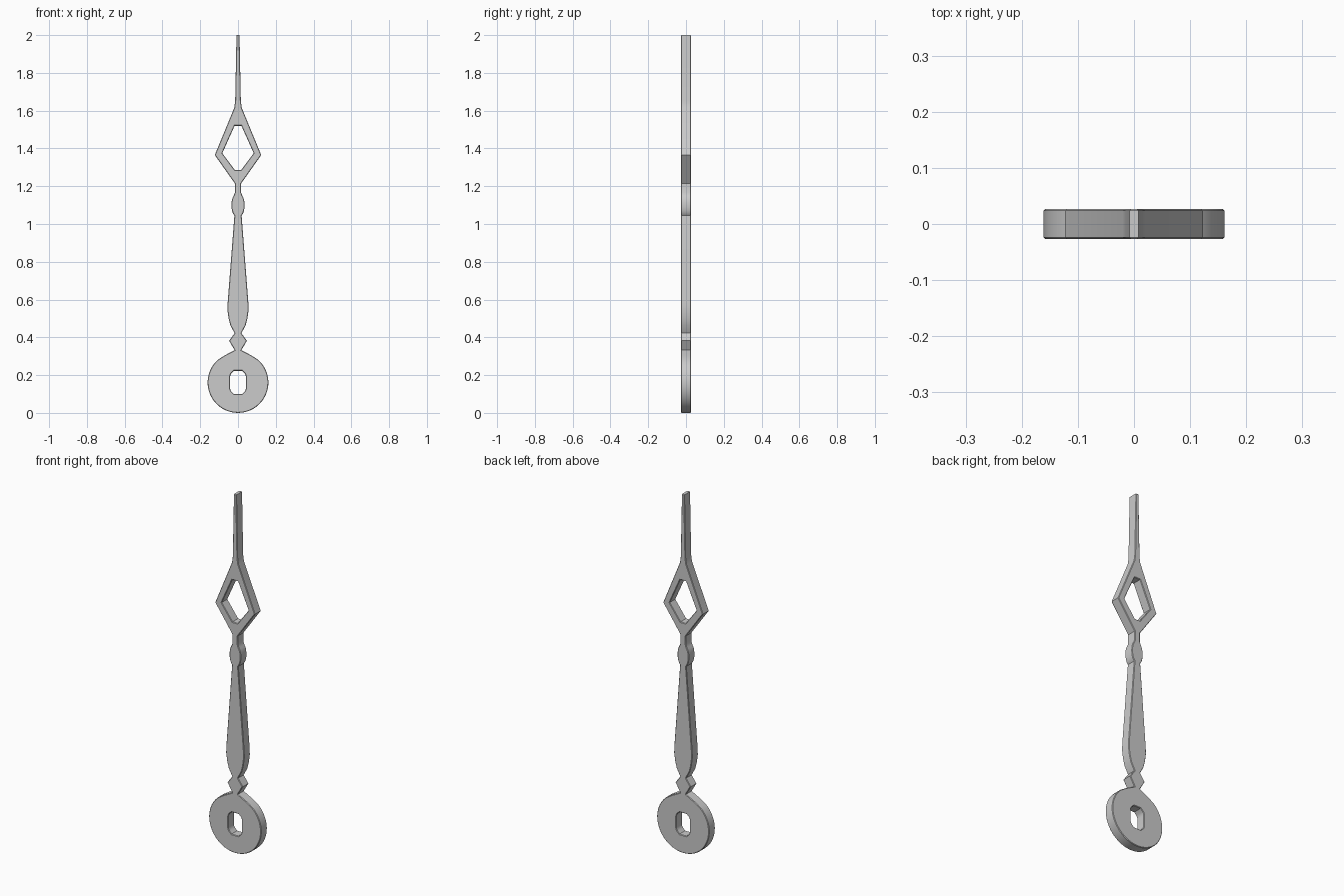
import bpy
import math

if "Cube" in bpy.data.objects:
    bpy.data.objects.remove(bpy.data.objects["Cube"])

BEVEL = 0.003
HALF_THICK = 0.027


def arc(cx, cz, rx, rz, a0, a1, n):
    """Points on an elliptical arc, angles in degrees."""
    return [(cx + rx * math.cos(math.radians(a0 + (a1 - a0) * i / n)),
             cz + rz * math.sin(math.radians(a0 + (a1 - a0) * i / n)))
            for i in range(n + 1)]


def mirrored(right):
    """Close a right-hand profile (bottom to top) with its mirror image."""
    return right + [(-x, z) for x, z in reversed(right) if x > 1e-5]


# Right half of the hand's outline, bottom to top
outline = arc(0, 0.161, 0.161, 0.161, -90, 48, 18)
outline[0] = (0, 0)
outline += [(0.07, 0.305), (0.018, 0.332)]                    # shoulder into neck
outline += [(0.047, 0.382), (0.018, 0.422)]                   # small pointed collar
outline += [(0.040, 0.462), (0.050, 0.50), (0.056, 0.545),    # tapered shaft
            (0.055, 0.58), (0.019, 1.045)]
outline += arc(0.014, 1.10, 0.021, 0.055, -65, 65, 8)         # rounded knop
outline += [(0.017, 1.165), (0.017, 1.215)]
outline += [(0.123, 1.365), (0.020, 1.615), (0.015, 1.65)]    # open diamond
outline += [(0.008, 2.0)]                                     # pointer tip

# Openings: rounded slot in the hub, and the diamond window
slot = [(0.022, 0.100)] + arc(0.015, 0.133, 0.027, 0.03, -60, 0, 3)
slot += arc(0.015, 0.190, 0.027, 0.03, 0, 60, 3) + [(0.022, 0.223)]
window = [(0.016, 1.285), (0.083, 1.375), (0.018, 1.520)]

# Filled, extruded curve with a fine chamfer
curve = bpy.data.curves.new("clock_hand", 'CURVE')
curve.dimensions = '2D'
curve.fill_mode = 'BOTH'
curve.extrude = HALF_THICK - BEVEL
curve.bevel_depth = BEVEL
curve.bevel_resolution = 0
curve.offset = -BEVEL
for right in (outline, slot, window):
    pts = mirrored(right)
    spline = curve.splines.new('POLY')
    spline.points.add(len(pts) - 1)
    for p, (x, z) in zip(spline.points, pts):
        p.co = (x, z, 0, 1)
    spline.use_cyclic_u = True

hand = bpy.data.objects.new("clock_hand", curve)
bpy.context.collection.objects.link(hand)
hand.rotation_euler.x = math.pi / 2
bpy.context.view_layer.objects.active = hand
hand.select_set(True)
bpy.ops.object.convert(target='MESH')
bpy.ops.object.transform_apply(rotation=True)

# Weld the seams between faces and rim, then smooth the round parts
bpy.ops.object.mode_set(mode='EDIT')
bpy.ops.mesh.select_all(action='SELECT')
bpy.ops.mesh.remove_doubles(threshold=0.0001)
bpy.ops.mesh.normals_make_consistent(inside=False)
bpy.ops.object.mode_set(mode='OBJECT')
bpy.ops.object.shade_smooth_by_angle(angle=math.radians(30))
